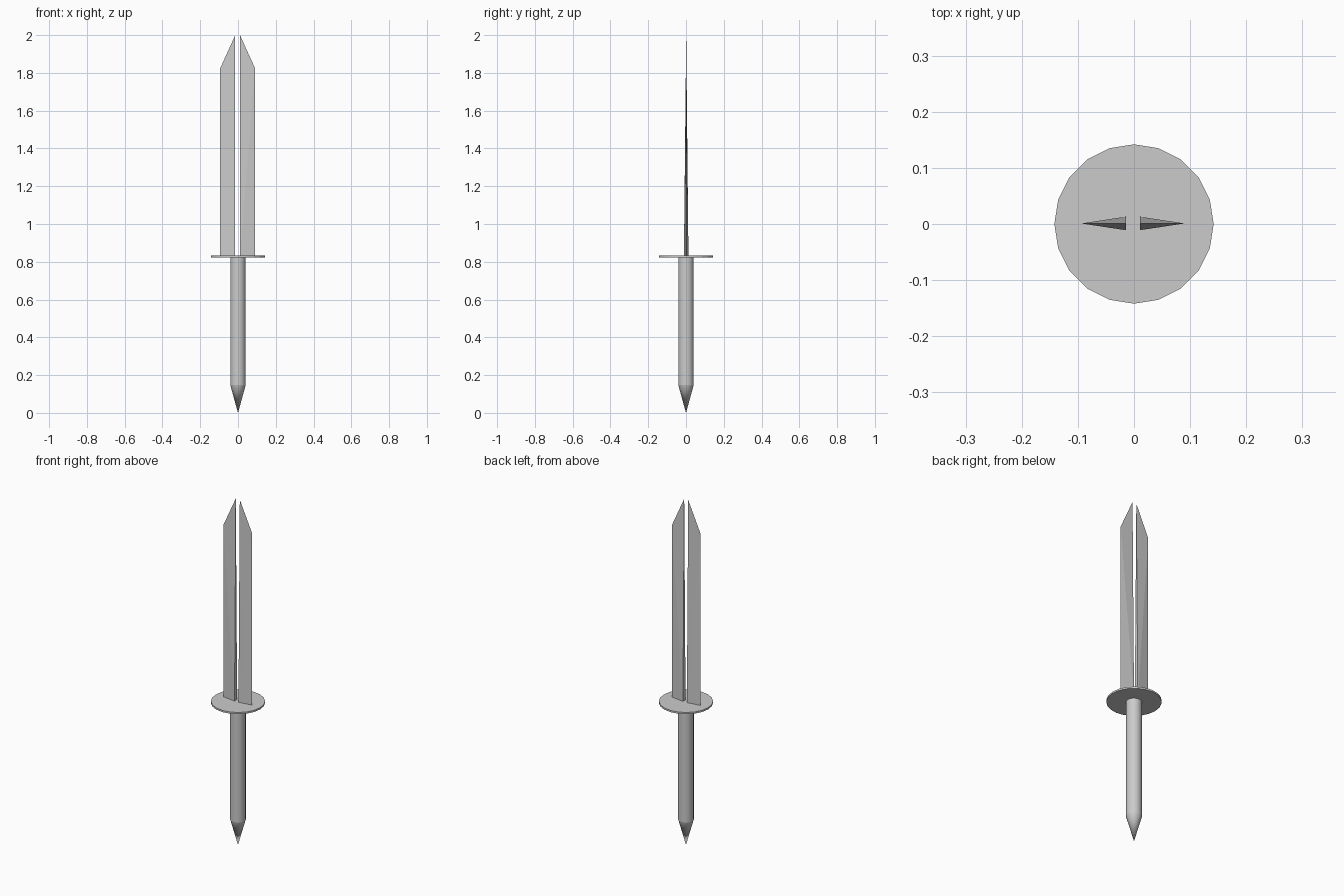
import bpy, bmesh

if "Cube" in bpy.data.objects:
    bpy.data.objects.remove(bpy.data.objects["Cube"])

def finish(name, bm, smooth=False, loc=(0, 0, 0)):
    bmesh.ops.recalc_face_normals(bm, faces=bm.faces)
    me = bpy.data.meshes.new(name)
    bm.to_mesh(me)
    bm.free()
    ob = bpy.data.objects.new(name, me)
    ob.location = loc
    bpy.context.collection.objects.link(ob)
    if smooth:
        bpy.ops.object.select_all(action='DESELECT')
        bpy.context.view_layer.objects.active = ob
        ob.select_set(True)
        bpy.ops.object.shade_smooth_by_angle(angle=0.6)
    return ob

def turned(name, r_low, r_high, z_low, z_high, smooth=True):
    bm = bmesh.new()
    bmesh.ops.create_cone(bm, cap_ends=True, segments=20, radius1=r_low,
                          radius2=r_high, depth=z_high - z_low)
    bmesh.ops.translate(bm, verts=bm.verts, vec=(0, 0, (z_low + z_high) / 2))
    bmesh.ops.remove_doubles(bm, verts=bm.verts, dist=1e-5)
    return finish(name, bm, smooth)

# Pointed pommel, round grip and disc guard
turned("pommel_spike", 0, 0.041, 0, 0.148)
turned("grip", 0.041, 0.041, 0.148, 0.822)
turned("guard", 0.142, 0.142, 0.822, 0.832, smooth=False)

# Half blade: wedge, thick at the inner base, thinning to the tip and edge
bm = bmesh.new()
front, back, edge, shoulder, tip = [bm.verts.new(p) for p in (
    (0.0127, -0.012, 0.83), (0.0127, 0.012, 0.83), (0.092, 0, 0.83),
    (0.092, 0, 1.825), (0.0127, 0, 2.0))]
bm.faces.new((front, back, edge))
bm.faces.new((front, tip, back))
for side in (front, back):
    bm.faces.new((side, edge, shoulder))
    bm.faces.new((side, shoulder, tip))
blade = finish("split_blade", bm, loc=(-0.002, 0.001, 0))
blade.modifiers.new("other_half", 'MIRROR').use_axis[0] = True
